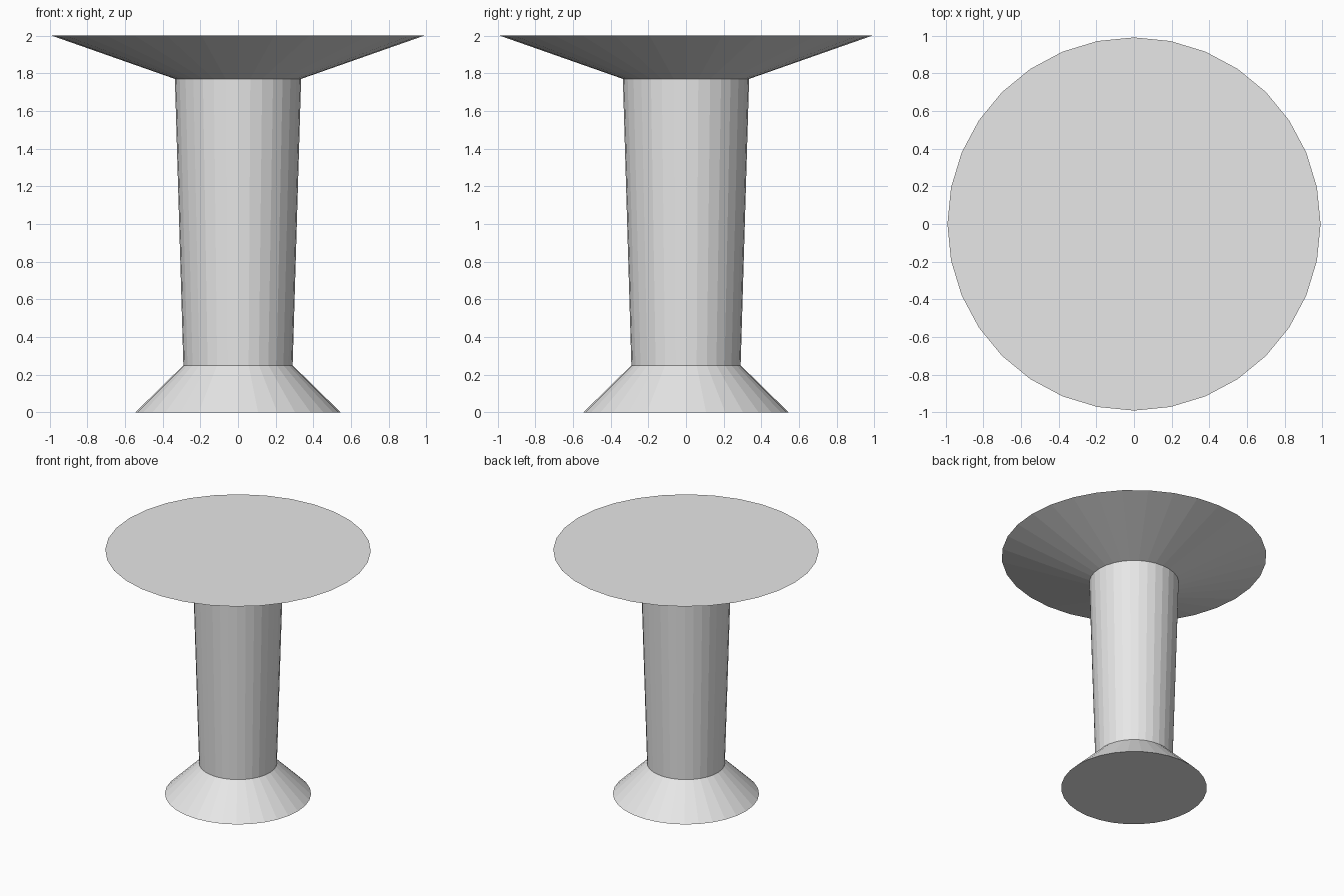
import bpy
import bmesh
from math import cos, sin, tau

SIDES = 32

cube = bpy.data.objects.get("Cube")
if cube:
    bpy.data.objects.remove(cube, do_unlink=True)

# One plain grey for the whole table
grey = bpy.data.materials.new("light grey")
grey.use_nodes = True
colour = (0.8, 0.8, 0.8, 1)
grey.diffuse_color = colour
grey.node_tree.nodes["Principled BSDF"].inputs["Base Color"].default_value = colour


def lathe(name, profile):
    """Turn (radius, height) points around z and cap both ends."""
    bm = bmesh.new()
    rings = [[bm.verts.new((r * cos(tau * i / SIDES), r * sin(tau * i / SIDES), z))
              for i in range(SIDES)] for r, z in profile]
    for low, high in zip(rings, rings[1:]):
        for i in range(SIDES):
            j = (i + 1) % SIDES
            bm.faces.new((low[i], low[j], high[j], high[i]))
    bm.faces.new(rings[0][::-1])
    bm.faces.new(rings[-1])
    mesh = bpy.data.meshes.new(name)
    bm.to_mesh(mesh)
    bm.free()
    mesh.materials.append(grey)
    obj = bpy.data.objects.new(name, mesh)
    bpy.context.collection.objects.link(obj)
    return obj


# Flared foot, tapered column and wide flat top in one turned surface
lathe("pedestal_table", [(0.545, 0), (0.29, 0.25), (0.335, 1.77), (0.99, 2)])
